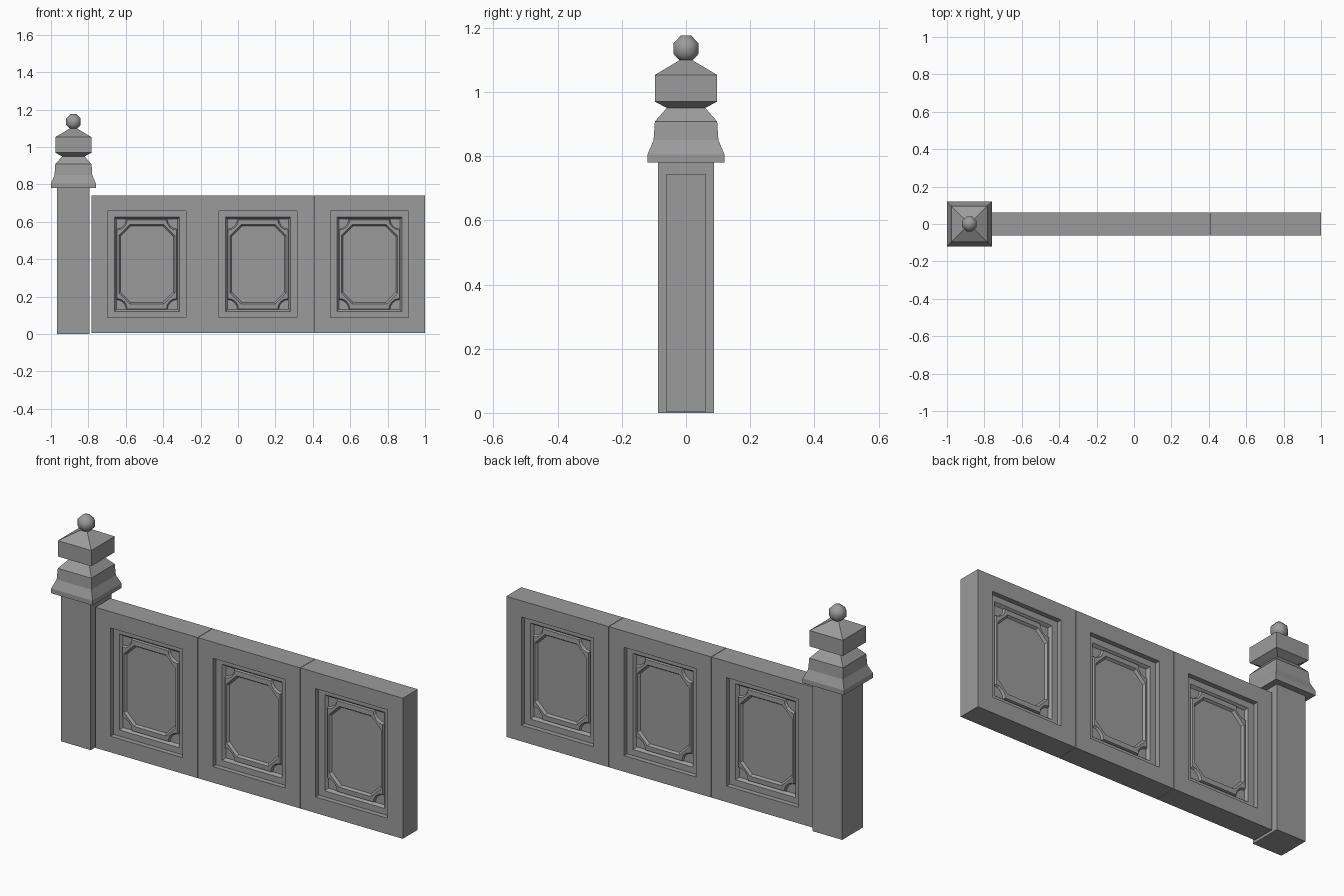
import bpy, bmesh
from math import sin, cos, pi, radians

if "Cube" in bpy.data.objects:
    bpy.data.objects.remove(bpy.data.objects["Cube"])

POST_X, CZ = -0.88, 0.373
X0, PANEL_W = -0.785, 0.595
GREY = bpy.data.materials.new("dark_grey")
GREY.diffuse_color = (0.33, 0.33, 0.33, 1)
GREY.use_nodes = True
GREY.node_tree.nodes["Principled BSDF"].inputs["Base Color"].default_value = GREY.diffuse_color


def add_object(name, bm):
    bmesh.ops.recalc_face_normals(bm, faces=bm.faces)
    me = bpy.data.meshes.new(name)
    bm.to_mesh(me)
    bm.free()
    me.materials.append(GREY)
    ob = bpy.data.objects.new(name, me)
    bpy.context.collection.objects.link(ob)
    return ob


def bridge(bm, loops, closed=False):
    pairs = list(zip(loops, loops[1:]))
    if closed:
        pairs.append((loops[-1], loops[0]))
    for a, b in pairs:
        n = len(a)
        for i in range(n):
            j = (i + 1) % n
            bm.faces.new((a[i], a[j], b[j], b[i]))


def post_loft(name, profile, sides=4):
    """Stack of regular sections given as (distance to flat side, z)."""
    bm = bmesh.new()
    angles = [2 * pi * (k + 0.5) / sides for k in range(sides)]
    loops = []
    for h, z in profile:
        r = h / cos(pi / sides)
        loops.append([bm.verts.new((POST_X + r * cos(a), r * sin(a), z)) for a in angles])
    bridge(bm, loops)
    bm.faces.new(loops[0])
    bm.faces.new(loops[-1])
    return add_object(name, bm)


def rect(hx, z0, z1):
    return [(-hx, z0), (hx, z0), (hx, z1), (-hx, z1)]


def notched(hx, hz, r, steps=4):
    """Rectangle whose corners are scooped out by quarter circles."""
    pts = []
    for sx, sz, a0 in ((-1, -1, pi / 2), (1, -1, pi), (1, 1, 1.5 * pi), (-1, 1, 0)):
        for k in range(steps + 1):
            a = a0 - k * pi / 2 / steps
            pts.append((sx * hx + r * cos(a), sz * hz + r * sin(a)))
    return pts


def chamfered(hx, hz, c, steps=4):
    """Matching loop with straight cut corners."""
    pts = []
    for sx, sz in ((-1, -1), (1, -1), (1, 1), (-1, 1)):
        a, b = (sx * hx, sz * (hz - c)), (sx * (hx - c), sz * hz)
        if sx * sz < 0:
            a, b = b, a
        for k in range(steps + 1):
            t = k / steps
            pts.append((a[0] + (b[0] - a[0]) * t, a[1] + (b[1] - a[1]) * t))
    return pts


# post shaft, cap and ball
post_loft("post_shaft", [(0.0865, 0), (0.0865, 0.78)])
post_loft("post_cap", [(0.12, 0.78), (0.12, 0.805), (0.101, 0.85), (0.097, 0.908),
                       (0.06, 0.95), (0.097, 0.97), (0.097, 1.053), (0.018, 1.10)])
ball = post_loft("post_ball", [(0.042 * cos(radians(t)), 1.135 + 0.044 * sin(radians(t)))
                               for t in (-67.5, -22.5, 22.5, 67.5)], sides=8)
for p in ball.data.polygons:
    p.use_smooth = True

# recess steps as (outline, distance from the middle plane)
STEPS = [(rect(PANEL_W / 2 - 0.001, 0.005, 0.742), 0.062),
         (rect(0.209, CZ - 0.284, CZ + 0.284), 0.062),
         (rect(0.209, CZ - 0.284, CZ + 0.284), 0.036),
         (rect(0.174, CZ - 0.252, CZ + 0.252), 0.036),
         (rect(0.163, CZ - 0.241, CZ + 0.241), 0.022)]
# scooped moulding inside the recess
MOULD = [(notched(0.164, 0.242, 0.053), 0.021),
         (notched(0.160, 0.238, 0.055), 0.033),
         (chamfered(0.150, 0.212, 0.058), 0.034),
         (chamfered(0.141, 0.203, 0.055), 0.021)]

for n in range(3):
    cx = X0 + PANEL_W * (n + 0.5)
    # panel slab with the same recess on both faces
    bm = bmesh.new()
    sides = [[[bm.verts.new((cx + x, s * d, z)) for x, z in pts] for pts, d in STEPS]
             for s in (-1, 1)]
    bridge(bm, sides[0][::-1] + sides[1])
    for s in sides:
        bm.faces.new(s[-1])
    add_object(f"panel_{n + 1}", bm)

    # mouldings front and back
    for s, label in ((-1, "front"), (1, "back")):
        bm = bmesh.new()
        loops = [[bm.verts.new((cx + x, s * d, CZ + z)) for x, z in pts] for pts, d in MOULD]
        bridge(bm, loops, closed=True)
        add_object(f"panel_moulding_{label}_{n + 1}", bm)
